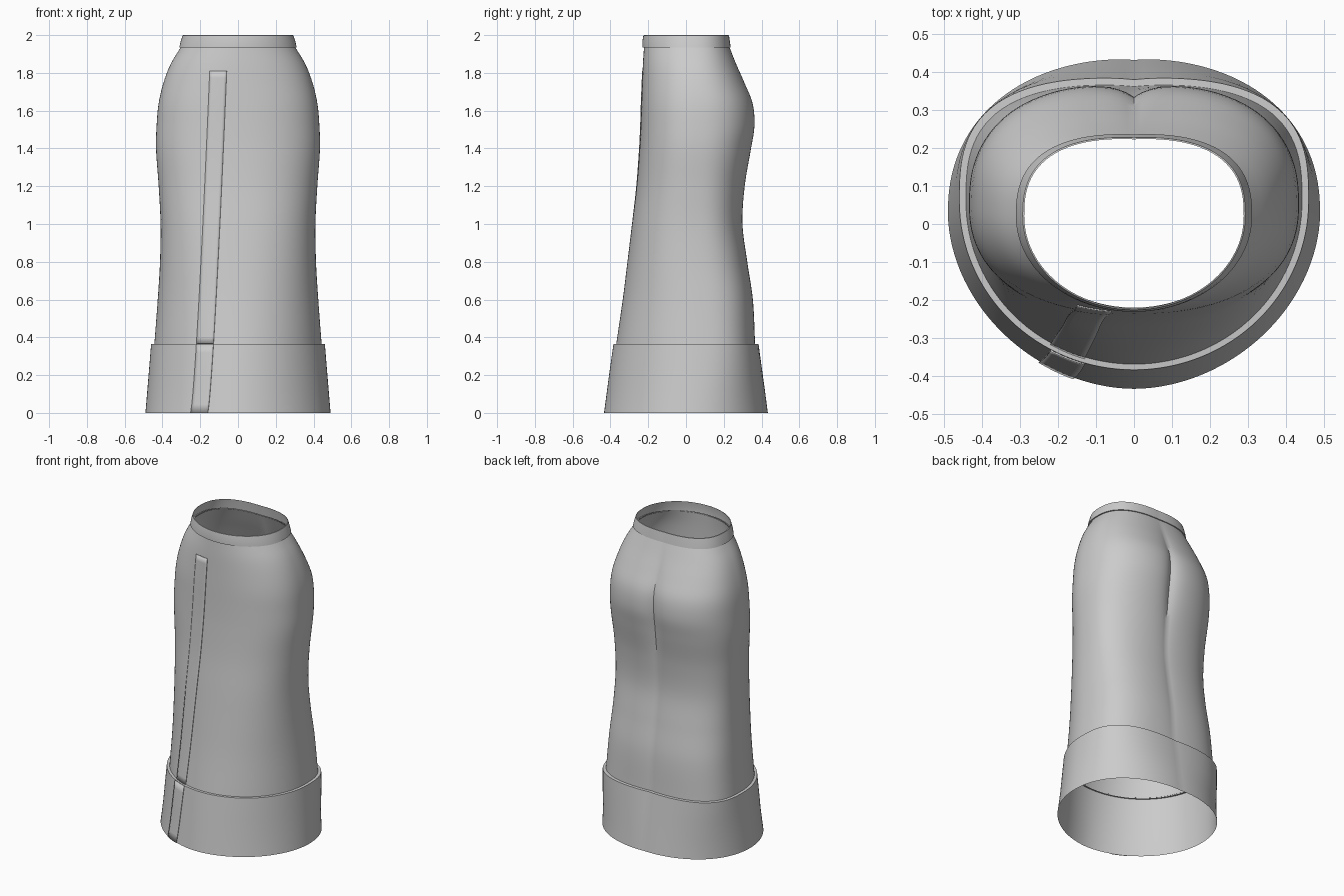
import bpy, bmesh, math

if "Cube" in bpy.data.objects:
    bpy.data.objects.remove(bpy.data.objects["Cube"])

SEG = 128
cloth = bpy.data.materials.new("grey cloth")
cloth.diffuse_color = (0.6, 0.6, 0.6, 1)
cloth.use_nodes = True
cloth.node_tree.nodes["Principled BSDF"].inputs["Base Color"].default_value = cloth.diffuse_color

# Sections: z, half width, front y, back y, centre y, front power, back power, back cleft
BODY = [
    (0.36, .443, -.370, .368, .06, 2.0, 2.9, .006),
    (0.60, .425, -.335, .357, .06, 2.1, 2.8, .010),
    (0.80, .413, -.310, .328, .05, 2.2, 2.7, .012),
    (1.00, .410, -.286, .303, .05, 2.3, 2.6, .012),
    (1.20, .420, -.262, .316, .05, 2.3, 2.5, .018),
    (1.40, .434, -.246, .352, .05, 2.3, 2.5, .034),
    (1.52, .431, -.240, .371, .05, 2.3, 2.5, .038),
    (1.64, .420, -.236, .360, .05, 2.3, 2.5, .030),
    (1.75, .394, -.232, .314, .04, 2.2, 2.5, .018),
    (1.85, .355, -.228, .268, .03, 2.1, 2.5, .008),
    (1.94, .300, -.222, .230, .02, 2.0, 2.6, .002),
]
HEM = [
    (0.000, .490, -.434, .436, .03, 1.9, 2.2, .004),
    (0.120, .480, -.418, .420, .04, 1.9, 2.3, .004),
    (0.240, .470, -.402, .403, .05, 1.95, 2.6, .004),
    (0.365, .460, -.384, .386, .06, 2.0, 2.9, .006),
    (0.366, .442, -.369, .367, .06, 2.0, 2.9, .006),
]
WAIST = [
    (1.934, .299, -.220, .229, .02, 2.0, 2.6, .002),
    (1.935, .311, -.231, .238, .02, 2.0, 2.6, .002),
    (1.965, .304, -.231, .234, .02, 2.0, 2.6, .002),
    (1.998, .293, -.226, .229, .02, 2.0, 2.6, .002),
    (2.000, .289, -.222, .225, .02, 2.0, 2.6, .002),
]


def section(rows, z):
    """Smoothly interpolated section at height z."""
    i = max(k for k in range(len(rows) - 1) if k == 0 or rows[k][0] <= z)
    p, q = rows[i], rows[i + 1]
    o, r = rows[max(i - 1, 0)], rows[min(i + 2, len(rows) - 1)]
    h = q[0] - p[0]
    t = (z - p[0]) / h
    out = [z]
    for k in range(1, len(p)):
        m0 = (q[k] - o[k]) / (q[0] - o[0]) * h
        m1 = (r[k] - p[k]) / (r[0] - p[0]) * h
        out.append((2*t**3 - 3*t*t + 1) * p[k] + (t**3 - 2*t*t + t) * m0
                   + (3*t*t - 2*t**3) * q[k] + (t**3 - t*t) * m1)
    return out


def ring(sec):
    z, w, yf, yb, yc, nf, nb, cleft = sec
    pts = []
    for i in range(SEG):
        a = 2 * math.pi * i / SEG
        c, s = math.cos(a), math.sin(a)
        n, depth = (nb, yb - yc) if s > 0 else (nf, yc - yf)
        # Radial form of the superellipse keeps the columns even
        k = (abs(c) ** n + abs(s) ** n) ** (-1 / n)
        x, y = w * c * k, yc + depth * s * k
        if s > 0:
            y -= cleft * math.exp(-abs(x) / .05)
        pts.append((x, y, z))
    return pts


def grid_object(name, rows, closed):
    bm = bmesh.new()
    vs = [[bm.verts.new(p) for p in row] for row in rows]
    for a, b in zip(vs, vs[1:]):
        n = len(a)
        for i in range(n if closed else n - 1):
            j = (i + 1) % n
            bm.faces.new((a[i], a[j], b[j], b[i])).smooth = True
    me = bpy.data.meshes.new(name)
    bm.to_mesh(me)
    bm.free()
    me.set_sharp_from_angle(angle=math.radians(35))
    me.materials.append(cloth)
    ob = bpy.data.objects.new(name, me)
    bpy.context.collection.objects.link(ob)
    return ob


# Skirt body, hem band and waistband
heights = [0.36 + 1.58 * i / 56 for i in range(57)]
grid_object("skirt_body", [ring(section(BODY, z)) for z in heights], True)
grid_object("hem_band", [ring(s) for s in HEM], True)
grid_object("waistband", [ring(s) for s in WAIST], True)


# Slanted front placket, running over the body and the hem band
def front_y(rows, z, x):
    _, w, yf, _, yc, nf, _, _ = section(rows, z)
    return yc - (yc - yf) * (1 - abs(x / w) ** nf) ** (1 / nf)


def placket(name, rows, z0, z1, steps):
    strip = []
    for i in range(steps + 1):
        z = z0 + (z1 - z0) * i / steps
        t = z / 1.8
        right = -.16 + .10 * t ** 0.75
        row = []
        for j in range(7):
            x = right - .09 * (1 - j / 6)
            row.append((x, front_y(rows, z, x) - .003, z))
        strip.append(row)
    ob = grid_object(name, strip, False)
    mod = ob.modifiers.new("thickness", 'SOLIDIFY')
    mod.thickness = .004
    mod.offset = 0


placket("body_placket", BODY, 0.366, 1.81, 40)
placket("hem_placket", HEM[:4], 0.0, 0.365, 8)
